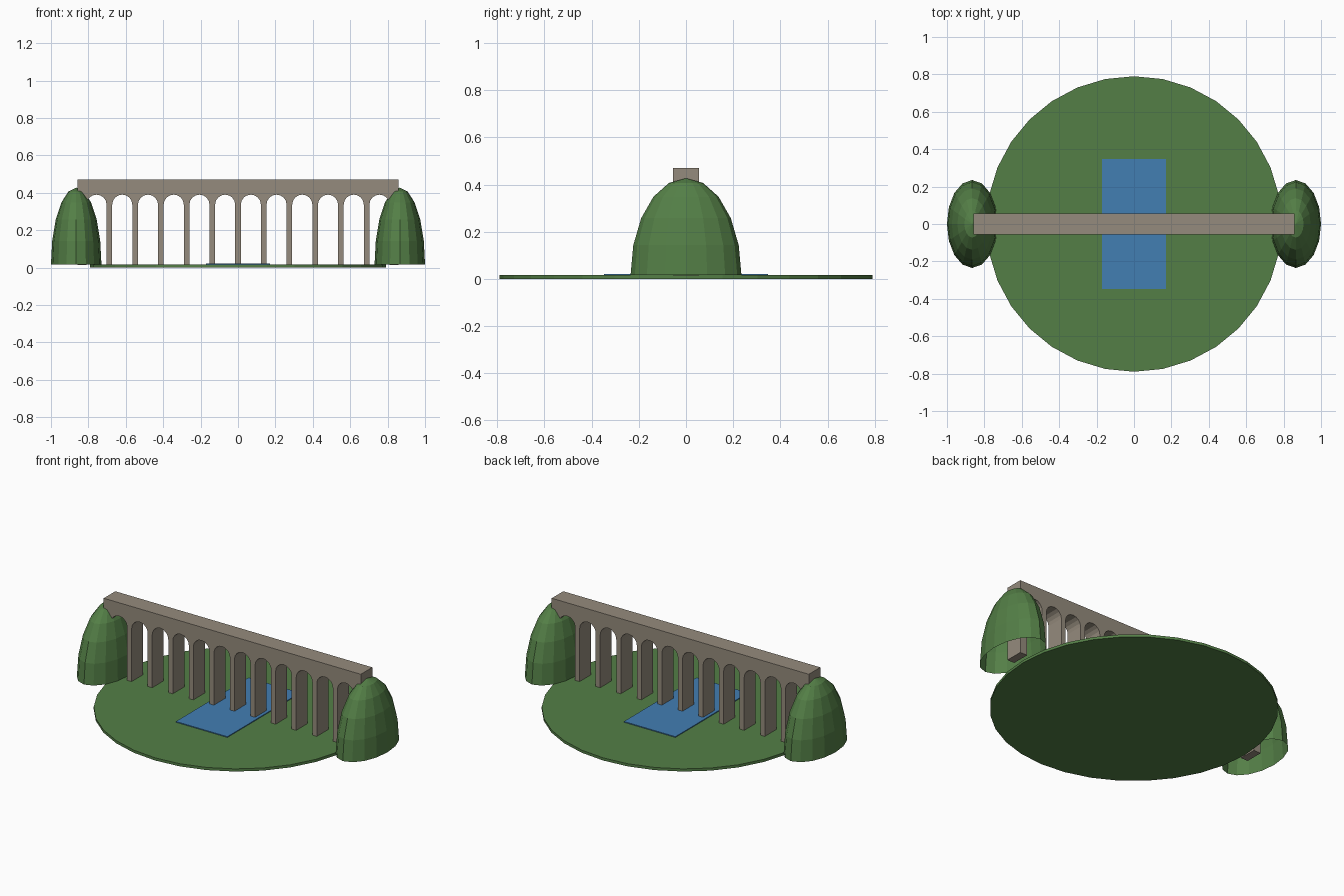
import bpy, bmesh, math

if "Cube" in bpy.data.objects:
    bpy.data.objects.remove(bpy.data.objects["Cube"])


def material(name, rgb):
    m = bpy.data.materials.new(name)
    m.diffuse_color = (*rgb, 1)
    m.use_nodes = True
    m.node_tree.nodes["Principled BSDF"].inputs["Base Color"].default_value = m.diffuse_color
    return m


GRASS = material("grass green", (0.088, 0.212, 0.062))
WATER = material("water blue", (0.055, 0.21, 0.45))
STONE = material("warm stone", (0.30, 0.26, 0.205))


def finish(bm, name, mat):
    me = bpy.data.meshes.new(name)
    bm.to_mesh(me)
    bm.free()
    me.materials.append(mat)
    ob = bpy.data.objects.new(name, me)
    bpy.context.collection.objects.link(ob)
    return ob


def box(name, mat, x, y, z0, z1):
    bm = bmesh.new()
    bmesh.ops.create_cube(bm, size=1)
    for v in bm.verts:
        v.co = (v.co.x * 2 * x, v.co.y * 2 * y, z0 + (v.co.z + 0.5) * (z1 - z0))
    return finish(bm, name, mat)


# valley floor
bm = bmesh.new()
bmesh.ops.create_cone(bm, cap_ends=True, segments=32, radius1=0.79, radius2=0.79, depth=0.016)
bmesh.ops.translate(bm, verts=bm.verts, vec=(0, 0, 0.008))
finish(bm, "valley_floor", GRASS)

# river plate
box("river", WATER, 0.172, 0.347, 0.012, 0.021)

# open half-dome hills at both ends
for side, label in ((-1, "left"), (1, "right")):
    bm = bmesh.new()
    bmesh.ops.create_uvsphere(bm, u_segments=16, v_segments=10, radius=1)
    bmesh.ops.delete(bm, geom=[v for v in bm.verts if v.co.z < -0.01], context='VERTS')
    for v in bm.verts:
        v.co = (side * 0.865 + v.co.x * 0.135, v.co.y * 0.235, 0.016 + v.co.z * 0.411)
    finish(bm, label + "_hill", GRASS)

# viaduct: one side profile with twelve arches, extruded through its depth
SPAN, PIER, END = 0.1375, 0.03, 0.859
BASE, CROWN, TOP, HALF = 0.014, 0.39, 0.47, 0.055
R = (SPAN - PIER) / 2
STEPS = 8
profile = [(END, BASE), (END, TOP), (-END, TOP), (-END, BASE)]
for i in range(12):
    cx = (i - 5.5) * SPAN
    profile.append((cx - R, BASE))
    for k in range(STEPS + 1):
        a = math.pi * (1 - k / STEPS)
        profile.append((cx + R * math.cos(a), CROWN - R + R * math.sin(a)))
    profile.append((cx + R, BASE))
bm = bmesh.new()
face = bm.faces.new([bm.verts.new((x, -HALF, z)) for x, z in profile])
ext = bmesh.ops.extrude_face_region(bm, geom=[face])
bmesh.ops.translate(bm, verts=[g for g in ext["geom"] if isinstance(g, bmesh.types.BMVert)],
                    vec=(0, 2 * HALF, 0))
bmesh.ops.recalc_face_normals(bm, faces=bm.faces)
bmesh.ops.triangulate(bm, faces=[f for f in bm.faces if len(f.verts) > 4])
finish(bm, "viaduct", STONE)
